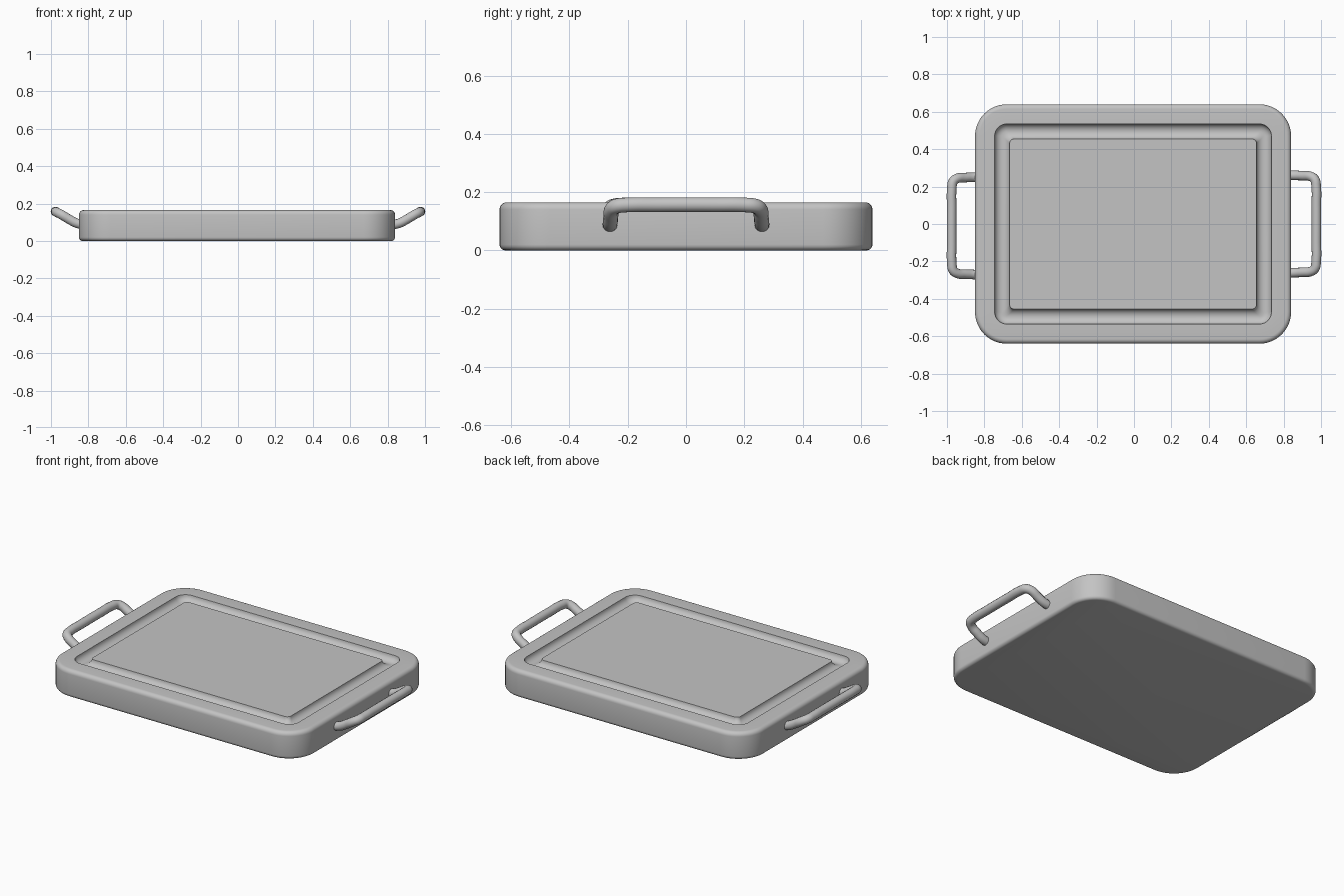
import bpy, bmesh, math

cube = bpy.data.objects.get("Cube")
if cube:
    bpy.data.objects.remove(cube, do_unlink=True)

GREY = (0.55, 0.55, 0.55, 1)
mat = bpy.data.materials.new("plain grey")
mat.use_nodes = True
mat.diffuse_color = GREY
mat.node_tree.nodes["Principled BSDF"].inputs["Base Color"].default_value = GREY


def add_object(name, mesh):
    obj = bpy.data.objects.new(name, mesh)
    bpy.context.collection.objects.link(obj)
    mesh.materials.clear()
    mesh.materials.append(mat)
    bpy.ops.object.select_all(action='DESELECT')
    obj.select_set(True)
    bpy.context.view_layer.objects.active = obj
    bpy.ops.object.shade_smooth_by_angle(angle=math.radians(35))
    return obj


# Board: rounded-rectangle rings, each given as (inset from the side, height)
HALF_X, HALF_Y, TOP, CORNER, CENTRE_X = 0.845, 0.64, 0.165, 0.17, -0.005
CORNER_STEPS = 12


def arc(inset, z, r, a0, a1, steps):
    """Profile points along a circular arc in the inset/height plane."""
    return [(inset + r * math.cos(math.radians(a0 + (a1 - a0) * i / steps)),
             z + r * math.sin(math.radians(a0 + (a1 - a0) * i / steps)))
            for i in range(steps + 1)]


def ring(bm, inset, z):
    r = max(CORNER - inset, 0.025)
    cx, cy = HALF_X - inset - r, HALF_Y - inset - r
    verts = []
    for q, (sx, sy) in enumerate([(1, 1), (-1, 1), (-1, -1), (1, -1)]):
        for i in range(CORNER_STEPS + 1):
            a = math.pi / 2 * (q + i / CORNER_STEPS)
            verts.append(bm.verts.new((CENTRE_X + sx * cx + r * math.cos(a),
                                       sy * cy + r * math.sin(a), z)))
    return verts


profile = arc(0.02, 0.02, 0.02, 270, 180, 5)              # lower edge
profile += arc(0.025, TOP - 0.025, 0.025, 180, 90, 6)     # upper edge
profile += [(0.145 + 0.04 * math.cos(math.pi * (1 - i / 12)),
             TOP - 0.036 * math.sin(math.pi * i / 12))    # juice groove
            for i in range(13)]

bm = bmesh.new()
rings = [ring(bm, *p) for p in profile]
for lower, upper in zip(rings, rings[1:]):
    n = len(lower)
    for i in range(n):
        j = (i + 1) % n
        bm.faces.new((lower[i], lower[j], upper[j], upper[i]))
bm.faces.new(rings[0][::-1])
bm.faces.new(rings[-1])
bmesh.ops.recalc_face_normals(bm, faces=bm.faces)
board_mesh = bpy.data.meshes.new("board")
bm.to_mesh(board_mesh)
bm.free()
add_object("board", board_mesh)

# Handles: round bar swept along a bent path that rises away from the board
HALF_PATH = [(0.80, 0.262, 0.084), (0.86, 0.260, 0.094), (0.905, 0.258, 0.117),
             (0.945, 0.254, 0.141), (0.967, 0.237, 0.152), (0.974, 0.20, 0.156),
             (0.975, 0.10, 0.157)]


def handle(name, side, shift_y):
    path = HALF_PATH + [(x, -y, z) for x, y, z in reversed(HALF_PATH)]
    curve = bpy.data.curves.new(name, 'CURVE')
    curve.dimensions = '3D'
    curve.bevel_depth = 0.0255
    curve.bevel_resolution = 5
    curve.use_fill_caps = True
    spline = curve.splines.new('BEZIER')
    spline.resolution_u = 6
    spline.bezier_points.add(len(path) - 1)
    for point, (x, y, z) in zip(spline.bezier_points, path):
        point.co = (side * x, y + shift_y, z)
        point.handle_left_type = point.handle_right_type = 'AUTO'
    temp = bpy.data.objects.new(name + "_path", curve)
    bpy.context.collection.objects.link(temp)
    deps = bpy.context.evaluated_depsgraph_get()
    mesh = bpy.data.meshes.new_from_object(temp.evaluated_get(deps))
    bpy.data.objects.remove(temp, do_unlink=True)
    bm = bmesh.new()
    bm.from_mesh(mesh)
    bmesh.ops.remove_doubles(bm, verts=bm.verts, dist=1e-5)
    bmesh.ops.recalc_face_normals(bm, faces=bm.faces)
    bm.to_mesh(mesh)
    bm.free()
    add_object(name, mesh)


handle("left_handle", 1, 0.0)
handle("right_handle", -1, -0.01)
